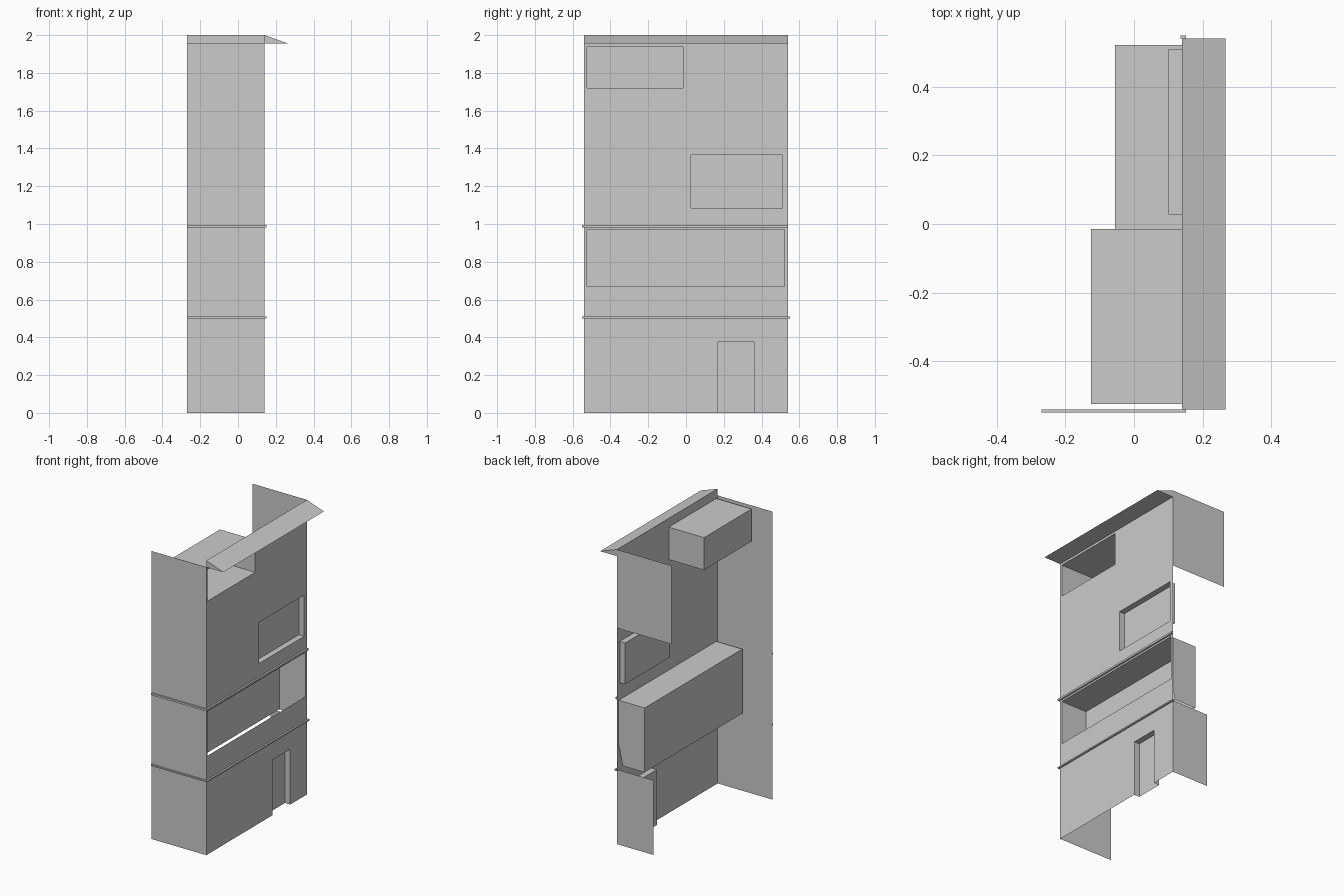
import bpy, bmesh, math

if "Cube" in bpy.data.objects:
    bpy.data.objects.remove(bpy.data.objects["Cube"])

FX, Y0, Y1, TOP = 0.14, -0.54, 0.54, 1.955


def make(name, faces):
    """Object from a list of polygons, welded together."""
    bm = bmesh.new()
    for f in faces:
        bm.faces.new([bm.verts.new(p) for p in f])
    bmesh.ops.remove_doubles(bm, verts=bm.verts, dist=1e-5)
    me = bpy.data.meshes.new(name)
    bm.to_mesh(me)
    bm.free()
    ob = bpy.data.objects.new(name, me)
    bpy.context.collection.objects.link(ob)
    return ob


def quad_x(x, y0, y1, z0, z1):
    return [(x, y0, z0), (x, y1, z0), (x, y1, z1), (x, y0, z1)]


def quad_z(z, x0, x1, y0, y1):
    return [(x0, y0, z), (x1, y0, z), (x1, y1, z), (x0, y1, z)]


def quad_y(y, x0, x1, z0, z1):
    return [(x0, y, z0), (x1, y, z0), (x1, y, z1), (x0, y, z1)]


def extrude_y(name, profile, y0, y1):
    """Closed prism from an (x, z) profile swept along y."""
    a = [(x, y0, z) for x, z in profile]
    b = [(x, y1, z) for x, z in profile]
    n = len(a)
    sides = [[a[i], a[(i + 1) % n], b[(i + 1) % n], b[i]] for i in range(n)]
    ob = make(name, [a[::-1], b] + sides)
    bm = bmesh.new()
    bm.from_mesh(ob.data)
    bmesh.ops.recalc_face_normals(bm, faces=bm.faces)
    bm.to_mesh(ob.data)
    bm.free()
    return ob


def box(name, x0, x1, y0, y1, z0, z1):
    return extrude_y(name, [(x0, z0), (x1, z0), (x1, z1), (x0, z1)], y0, y1)


# Openings in the street wall: y0, y1, z0, z1
balcony = (-0.525, -0.015, 1.72, 1.94)
window = (0.027, 0.51, 1.085, 1.365)
loggia = (-0.525, 0.522, 0.67, 0.97)
door = (0.17, 0.36, 0.0, 0.376)
holes = [balcony, window, loggia, door]

# Street wall: one full-width band per opening, filled around the hole
cells = []
levels = sorted({0.0, TOP} | {z for h in holes for z in h[2:]})
for z0, z1 in zip(levels, levels[1:]):
    zm = (z0 + z1) / 2
    y = Y0
    for h in sorted(holes):
        if h[2] < zm < h[3]:
            cells.append(quad_x(FX, y, h[0], z0, z1))
            y = h[1]
    cells.append(quad_x(FX, y, Y1, z0, z1))
make("street_wall", cells)


# Recesses behind the openings
def recess(name, hole, back, floor=True):
    y0, y1, z0, z1 = hole
    faces = [quad_x(back, y0, y1, z0, z1), quad_z(z1, back, FX, y0, y1)[::-1],
             quad_y(y0, back, FX, z0, z1)[::-1], quad_y(y1, back, FX, z0, z1)]
    if floor:
        faces.append(quad_z(z0, back, FX, y0, y1))
    make(name, faces)


recess("balcony_recess", balcony, -0.125)
recess("window_recess", window, 0.10)
recess("door_recess", door, 0.10, floor=False)

# Loggia recess: no floor, back and ends hang below the sill
ly0, ly1, lz0, lz1 = loggia
end = [(FX, lz1), (-0.055, lz1), (-0.055, 0.533), (0.11, 0.533), (FX, lz0)]
make("loggia_recess", [
    [(x, ly0, z) for x, z in end], [(x, ly1, z) for x, z in end][::-1],
    quad_x(-0.055, ly0, ly1, 0.533, lz1),
    quad_z(lz1, -0.055, FX, ly0, ly1)[::-1]])

# Side walls: full on one side, two partial panels on the other
make("side_wall", [quad_y(Y0, -0.27, FX, 0, TOP)])
make("upper_party_wall", [quad_y(Y1, -0.27, FX, 1.467, 2.0)[::-1]])
make("lower_party_wall", [quad_y(Y1, -0.135, FX, 0, 0.507)[::-1]])

# String courses wrapping the front corner
for name, z0, z1, yend in (("upper_course", 0.982, 0.995, 0.54),
                           ("lower_course", 0.501, 0.51, 0.55)):
    box(name + "_front", FX, 0.152, -0.55, yend, z0, z1)
    box(name + "_side", -0.27, FX, -0.55, Y0, z0, z1)
box("lower_course_return", 0.136, FX, Y1, 0.55, 0.501, 0.51)

# Sloping eave
extrude_y("eave", [(FX, TOP), (0.267, TOP), (FX, 2.0)], Y0, Y1)
